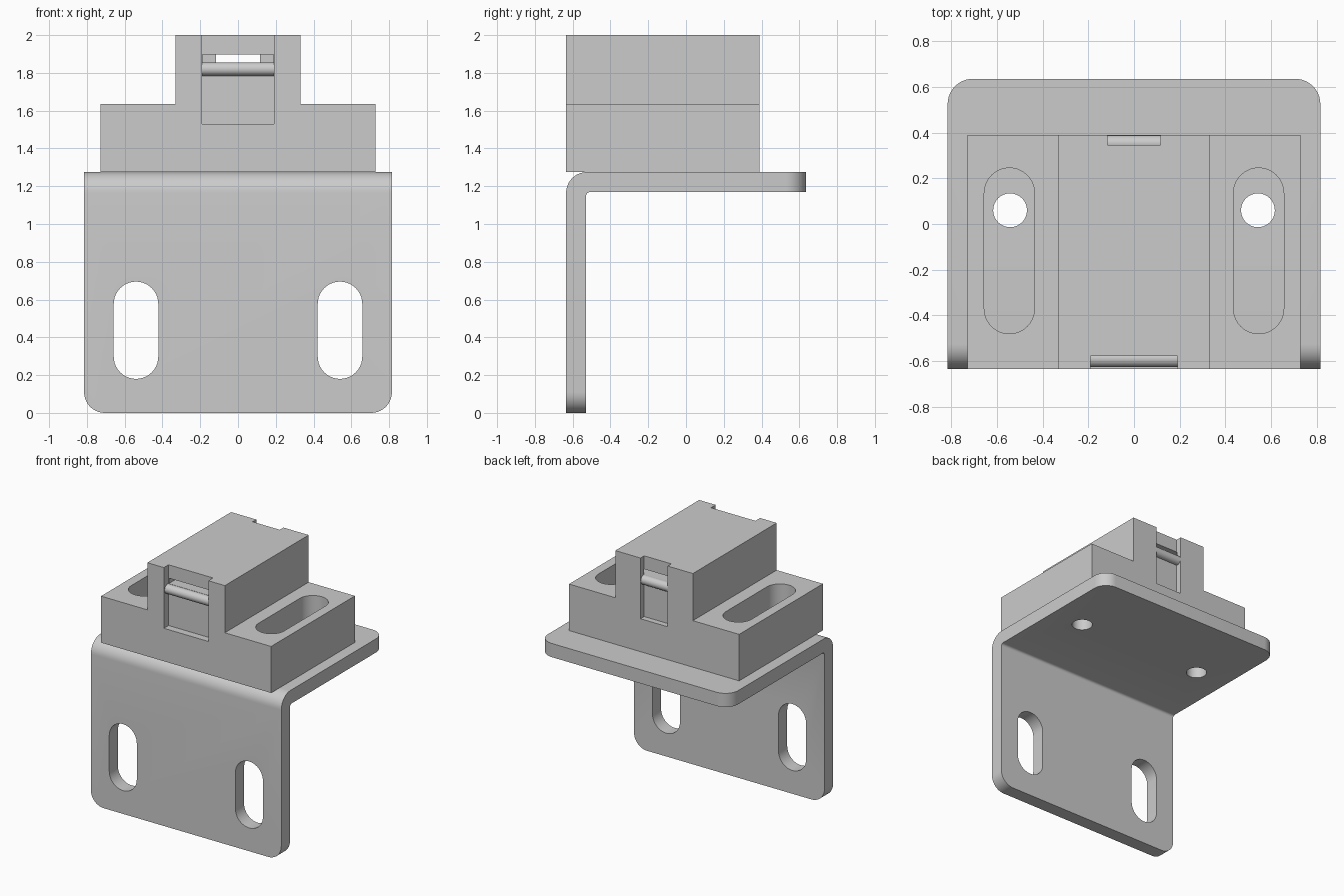
import bpy, bmesh, math
from mathutils import Vector

if "Cube" in bpy.data.objects:
    bpy.data.objects.remove(bpy.data.objects["Cube"])


def arc(cx, cy, r, a0, a1, n):
    return [(cx + r * math.cos(math.radians(a0 + (a1 - a0) * i / n)),
             cy + r * math.sin(math.radians(a0 + (a1 - a0) * i / n))) for i in range(n + 1)]


def prism(name, outline, axis, lo, hi, round_edges=None, radius=0.0):
    """Extrude a 2D outline along an axis; optionally round chosen edges."""
    place = {'X': lambda p, t: (t, p[0], p[1]),
             'Y': lambda p, t: (p[0], t, p[1]),
             'Z': lambda p, t: (p[0], p[1], t)}[axis]
    bm = bmesh.new()
    face = bm.faces.new([bm.verts.new(place(p, lo)) for p in outline])
    new = bmesh.ops.extrude_face_region(bm, geom=[face])['geom']
    shift = Vector(place((0, 0), hi - lo))
    bmesh.ops.translate(bm, vec=shift, verts=[v for v in new if isinstance(v, bmesh.types.BMVert)])
    bmesh.ops.recalc_face_normals(bm, faces=bm.faces)
    if round_edges:
        bmesh.ops.bevel(bm, geom=[e for e in bm.edges if round_edges(e)], offset=radius,
                        offset_type='OFFSET', segments=10, profile=0.5, affect='EDGES')
    mesh = bpy.data.meshes.new(name)
    bm.to_mesh(mesh)
    bm.free()
    ob = bpy.data.objects.new(name, mesh)
    bpy.context.collection.objects.link(ob)
    return ob


def box(name, x0, x1, y0, y1, z0, z1):
    return prism(name, [(x0, y0), (x1, y0), (x1, y1), (x0, y1)], 'Z', z0, z1)


def slot(cx, lo, hi, r):
    """Upright stadium outline."""
    return arc(cx, lo + r, r, 180, 360, 20) + arc(cx, hi - r, r, 0, 180, 20)


def cut(target, cutter):
    mod = target.modifiers.new("cut", 'BOOLEAN')
    mod.operation, mod.solver, mod.object = 'DIFFERENCE', 'EXACT', cutter
    bpy.context.view_layer.objects.active = target
    bpy.ops.object.modifier_apply(modifier=mod.name)
    bpy.data.objects.remove(cutter)


def smooth(ob):
    bpy.ops.object.select_all(action='DESELECT')
    ob.select_set(True)
    bpy.context.view_layer.objects.active = ob
    bpy.ops.object.shade_smooth_by_angle(angle=math.radians(30))


W, F, T, TOP = 0.815, 0.635, 0.106, 1.275

# Bent L-shaped bracket with rounded free corners
profile = ([(-F, 0)] + arc(-F + 0.11, TOP - 0.11, 0.11, 180, 90, 10)
           + [(F, TOP), (F, TOP - T)]
           + arc(-F + T + 0.02, TOP - T - 0.02, 0.02, 90, 180, 4) + [(-F + T, 0)])


def free_corner(e):
    a, b = e.verts[0].co, e.verts[1].co
    side = abs(a.x - b.x) < 1e-5
    return side and ((a.z < 1e-4 and b.z < 1e-4) or (a.y > F - 1e-4 and b.y > F - 1e-4))


bracket = prism("angle_bracket", profile, 'X', -W, W, free_corner, 0.11)

# Clamp block with a raised centre and two side flanges
H, C = 0.728, 0.332
block = prism("clamp_block", [(-H, TOP), (H, TOP), (H, 1.635), (C, 1.635), (C, 2.0),
                              (-C, 2.0), (-C, 1.635), (-H, 1.635)], 'Y', -F, 0.39)

# Slots and screw holes on both sides
for s in (-1, 1):
    cut(bracket, prism("plate_slot", slot(s * 0.54, 0.18, 0.695, 0.118), 'Y', -0.8, -0.4))
    cut(bracket, prism("screw_hole", arc(s * 0.542, 0.06, 0.074, 0, 348.75, 31), 'Z', 1.0, 1.5))
    cut(block, prism("flange_slot", slot(s * 0.545, -0.48, 0.245, 0.11), 'Z', 1.1, 1.8))

# Front and rear recesses joined by a flat tunnel
cut(block, box("front_recess", -0.19, 0.19, -0.8, -0.578, 1.53, 2.2))
cut(block, box("rear_recess", -0.116, 0.116, 0.345, 0.6, 1.53, 2.2))
cut(block, box("tunnel", -0.188, 0.188, -0.7, 0.347, 1.855, 1.897))

# Round bars across the recesses
bars = [prism("front_bar", arc(-0.59, 1.82, 0.036, 0, 345, 23), 'X', -0.192, 0.192),
        prism("rear_bar", arc(0.352, 1.82, 0.036, 0, 345, 23), 'X', -0.118, 0.118)]

for ob in [bracket, block] + bars:
    smooth(ob)
